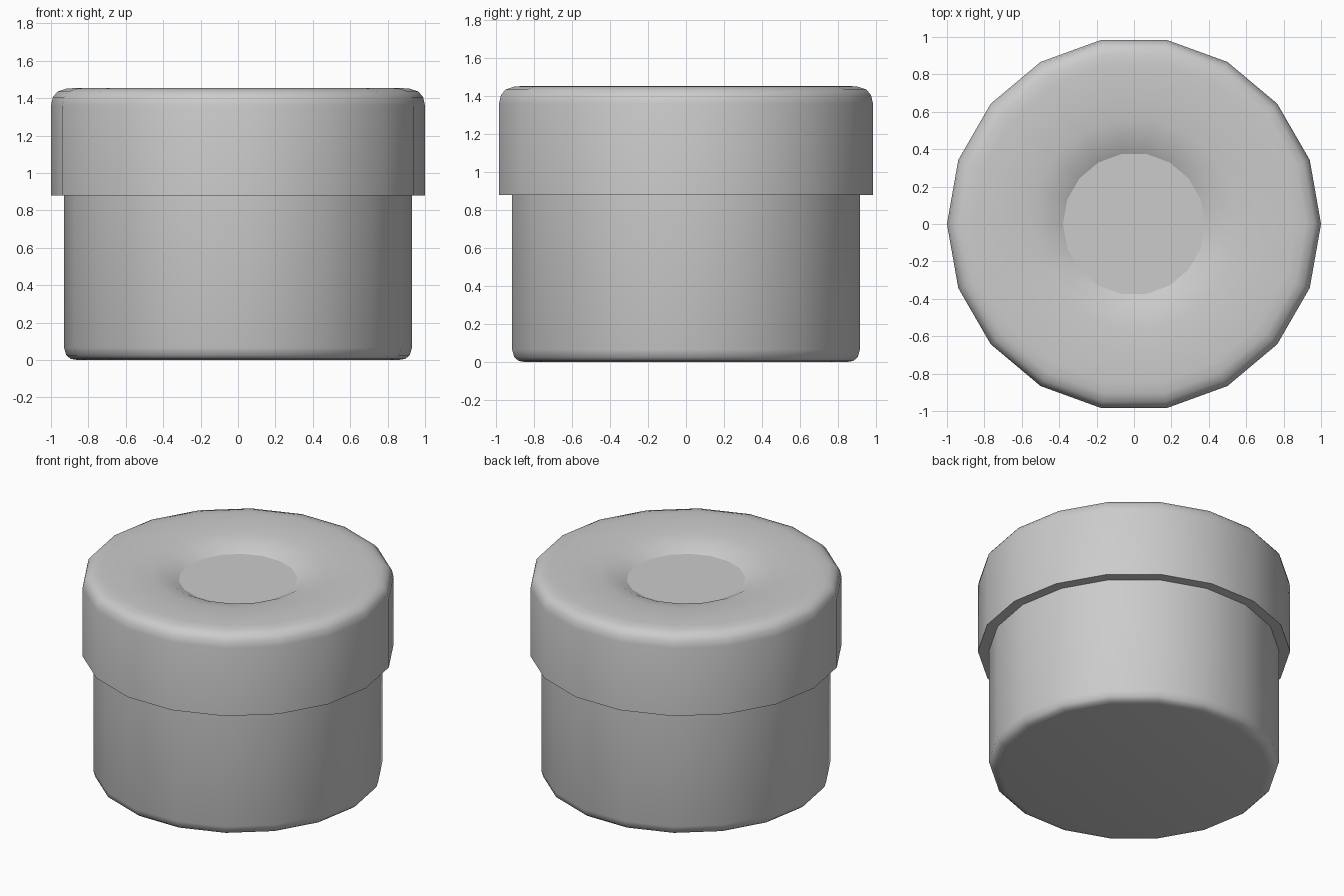
import bpy
import bmesh
import math

SIDES = 18

cube = bpy.data.objects.get("Cube")
if cube:
    bpy.data.objects.remove(cube, do_unlink=True)

grey = bpy.data.materials.new("light_grey")
grey.use_nodes = True
grey.diffuse_color = (0.6, 0.6, 0.6, 1)
grey.node_tree.nodes["Principled BSDF"].inputs["Base Color"].default_value = (0.6, 0.6, 0.6, 1)


def lathe(name, profile):
    """Spin (radius, z) points, bottom to top, and cap both ends."""
    bm = bmesh.new()
    rings = []
    for r, z in profile:
        angles = [2 * math.pi * i / SIDES for i in range(SIDES)]
        rings.append([bm.verts.new((r * math.cos(a), r * math.sin(a), z)) for a in angles])
    for low, high in zip(rings, rings[1:]):
        for i in range(SIDES):
            j = (i + 1) % SIDES
            bm.faces.new((low[i], low[j], high[j], high[i]))
    bm.faces.new(rings[0][::-1])
    bm.faces.new(rings[-1])
    mesh = bpy.data.meshes.new(name)
    bm.to_mesh(mesh)
    bm.free()
    mesh.materials.append(grey)
    obj = bpy.data.objects.new(name, mesh)
    bpy.context.collection.objects.link(obj)
    bpy.ops.object.select_all(action="DESELECT")
    obj.select_set(True)
    bpy.context.view_layer.objects.active = obj
    bpy.ops.object.shade_smooth_by_angle(angle=math.radians(40))
    return obj


# Jar body with a rounded foot, running up inside the lid
lathe("jar_body", [(0.86, 0), (0.895, 0.006), (0.918, 0.025), (0.93, 0.065), (0.93, 0.95)])

# Lid with a rounded rim and a shallow dished top
lid = lathe("jar_lid", [
    (0.92, 0.88), (1, 0.88), (1, 1.36), (0.99, 1.405), (0.965, 1.435), (0.92, 1.45),
    (0.86, 1.455), (0.7, 1.453), (0.56, 1.443), (0.46, 1.424), (0.38, 1.385)])

# Crisp edge around the flat disc in the dish
for edge in lid.data.edges:
    if all(math.hypot(*lid.data.vertices[v].co.xy) < 0.4 for v in edge.vertices):
        edge.use_edge_sharp = True
